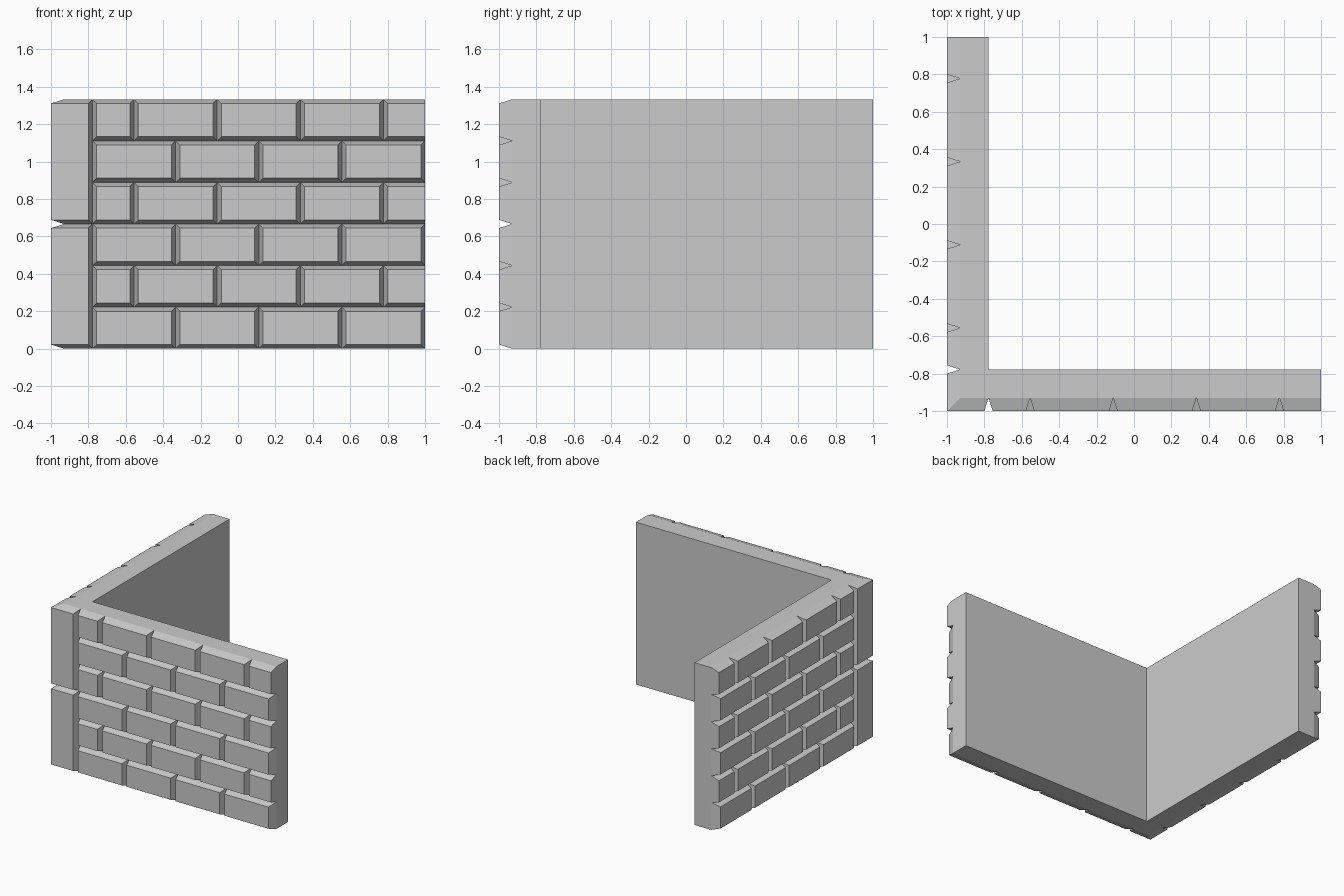
import bpy, bmesh

if "Cube" in bpy.data.objects:
    bpy.data.objects.remove(bpy.data.objects["Cube"])

U = 2 / 9            # course height and wall thickness
H = 6 * U            # wall height
IN = -1 + U          # inner wall plane
D = 0.07             # groove depth
C = U / 10           # groove half width
BASE = -1 + D        # plane at the bottom of the grooves


def quad(bm, pts, swap):
    """Add a face; swap reflects it over the corner diagonal (x <-> y)."""
    if swap:
        pts = [(y, x, z) for x, y, z in reversed(pts)]
    bm.faces.new([bm.verts.new(p) for p in pts])


def block(bm, x0, x1, z0, z1, left, right, swap, close_left=True):
    """Bevelled stone standing out from the wall, open at the back."""
    b = [(x0, BASE, z0), (x1, BASE, z0), (x1, BASE, z1), (x0, BASE, z1)]
    f = [(x0 + left, -1, z0 + C), (x1 - right, -1, z0 + C),
         (x1 - right, -1, z1 - C), (x0 + left, -1, z1 - C)]
    quad(bm, f, swap)
    for i in range(4 if close_left else 3):
        j = (i + 1) % 4
        quad(bm, [b[i], b[j], f[j], f[i]], swap)


def finish(bm, name):
    bmesh.ops.remove_doubles(bm, verts=bm.verts, dist=1e-5)
    bmesh.ops.dissolve_limit(bm, angle_limit=0.01, verts=bm.verts, edges=bm.edges)
    me = bpy.data.meshes.new(name)
    bm.to_mesh(me)
    bm.free()
    bpy.context.collection.objects.link(bpy.data.objects.new(name, me))


# L-shaped wall core: top, bottom, inner faces and end caps
bm = bmesh.new()
for swap in (False, True):
    plan = [(BASE, BASE), (1, BASE), (1, IN), (IN, IN)]
    quad(bm, [(x, y, H) for x, y in plan], swap)
    quad(bm, [(x, y, 0) for x, y in reversed(plan)], swap)
    quad(bm, [(1, IN, 0), (IN, IN, 0), (IN, IN, H), (1, IN, H)], swap)
    quad(bm, [(1, BASE, 0), (1, IN, 0), (1, IN, H), (1, BASE, H)], swap)
finish(bm, "wall_core")

# Two tall corner stones, wrapping around both faces
bm = bmesh.new()
for swap in (False, True):
    for z in (0, 3 * U):
        block(bm, BASE, IN, z, z + 3 * U, -D, C, swap, close_left=False)
finish(bm, "corner_stones")

# Brick courses in running bond on both outer faces
for name, swap in (("front_bricks", False), ("side_bricks", True)):
    bm = bmesh.new()
    for row in range(6):
        if row % 2:   # half bricks at both ends, the last one cut flush
            xs = [IN] + [IN + U * (1 + 2 * k) for k in range(4)] + [1]
        else:         # whole bricks
            xs = [IN + 2 * U * k for k in range(5)]
        for i in range(len(xs) - 1):
            flush = row % 2 and i == len(xs) - 2
            block(bm, xs[i], xs[i + 1], row * U, (row + 1) * U,
                  C, 0 if flush else C, swap)
    finish(bm, name)
